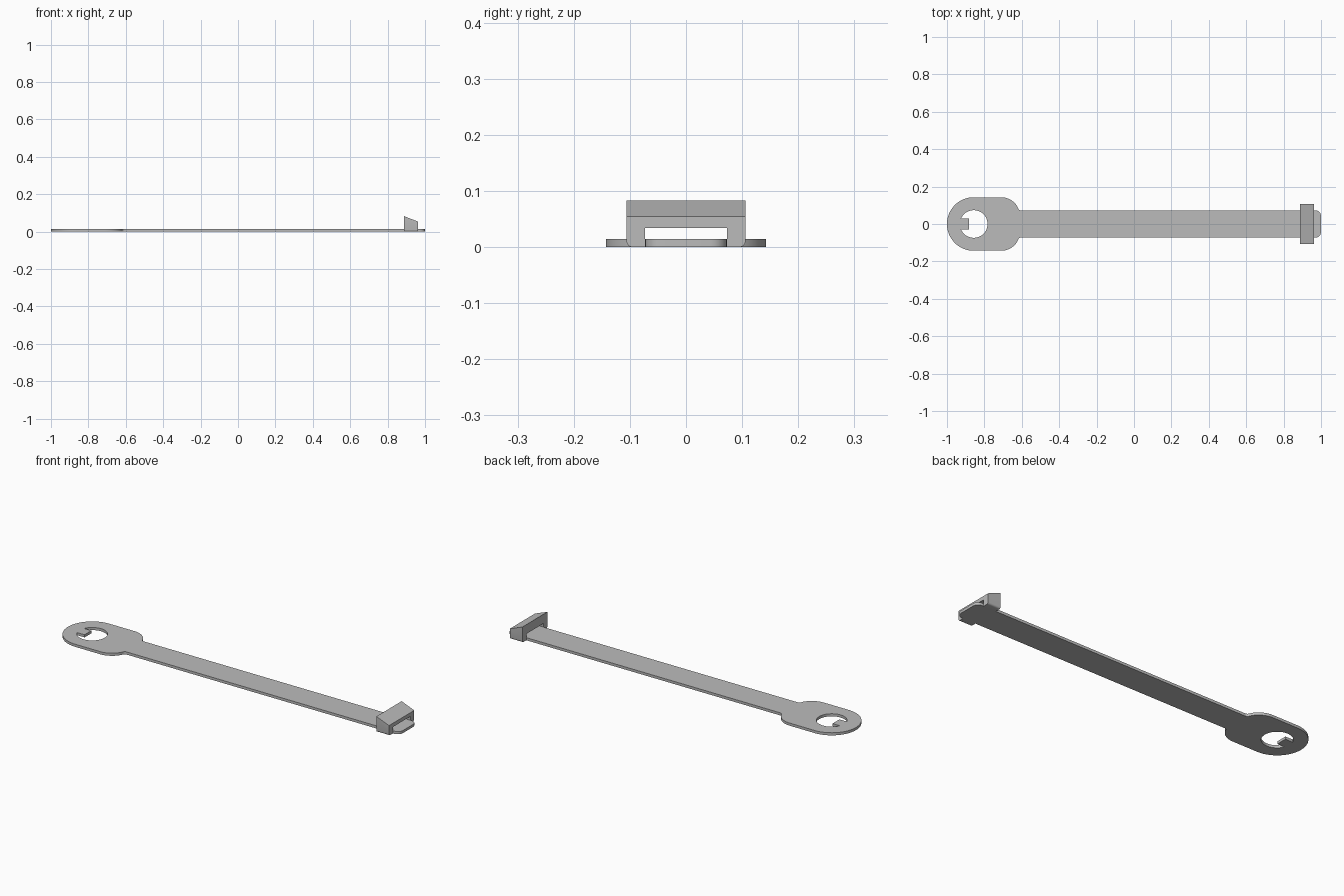
import bpy
import bmesh
from math import sin, cos, pi, asin

cube = bpy.data.objects.get("Cube")
if cube:
    bpy.data.objects.remove(cube, do_unlink=True)

THICK = 0.014
HEAD_X, HEAD_R = -0.857, 0.143
HOLE_R, TAB_Y, TAB_X = 0.074, 0.029, -0.882
STRAP_Y = 0.073

grey = bpy.data.materials.new("plain grey")
grey.use_nodes = True
colour = (0.5, 0.5, 0.5, 1)
grey.diffuse_color = colour
grey.node_tree.nodes["Principled BSDF"].inputs["Base Color"].default_value = colour


def arc(cx, cy, r, start, end, steps):
    return [(cx + r * cos(start + (end - start) * i / steps),
             cy + r * sin(start + (end - start) * i / steps)) for i in range(steps + 1)]


def plate(name, loops, depth, place):
    """Extrude filled outlines; place maps (u, v, w) to the model's axes."""
    curve = bpy.data.curves.new(name, "CURVE")
    curve.dimensions = "2D"
    curve.fill_mode = "BOTH"
    curve.extrude = depth / 2
    for pts in loops:
        spline = curve.splines.new("POLY")
        spline.points.add(len(pts) - 1)
        for p, (u, v) in zip(spline.points, pts):
            p.co = (u, v, 0, 1)
        spline.use_cyclic_u = True
    temp = bpy.data.objects.new(name + " outline", curve)
    bpy.context.collection.objects.link(temp)
    graph = bpy.context.evaluated_depsgraph_get()
    mesh = bpy.data.meshes.new_from_object(temp.evaluated_get(graph))
    bpy.data.objects.remove(temp, do_unlink=True)
    bm = bmesh.new()
    bm.from_mesh(mesh)
    for v in bm.verts:
        v.co = place(*v.co)
    bmesh.ops.remove_doubles(bm, verts=bm.verts, dist=1e-5)
    bmesh.ops.recalc_face_normals(bm, faces=bm.faces)
    bm.to_mesh(mesh)
    bm.free()
    mesh.name = name
    mesh.materials.clear()
    mesh.materials.append(grey)
    obj = bpy.data.objects.new(name, mesh)
    bpy.context.collection.objects.link(obj)
    bpy.ops.object.select_all(action="DESELECT")
    obj.select_set(True)
    bpy.context.view_layer.objects.active = obj
    bpy.ops.object.shade_smooth_by_angle(angle=pi / 6)
    return obj


# Strap with round head, rounded shoulders and a softened tip
half = arc(0.97, STRAP_Y - 0.03, 0.03, 0, pi / 2, 6)
half += arc(-0.605, STRAP_Y + 0.015, 0.015, -pi / 2, -pi * 0.9, 4)
half += arc(-0.71, 0.043, 0.1, pi * 0.17, pi / 2, 8)
half += arc(HEAD_X, 0, HEAD_R, pi / 2, pi, 20)
outline = half + [(x, -y) for x, y in reversed(half[:-1])]

# Round hole with a square tab reaching in from the far end
a = pi - asin(TAB_Y / HOLE_R)
hole = arc(HEAD_X, 0, HOLE_R, -a, a, 40) + [(TAB_X, TAB_Y), (TAB_X, -TAB_Y)]

plate("strap", [outline, hole], THICK, lambda u, v, w: (u, v, w + THICK / 2))

# Buckle: an arch over the strap with rounded lower corners and a sloping top
X0, X1, TOP0, TOP1 = 0.888, 0.962, 0.083, 0.054
WIDE, INNER, SLOT, R = 0.106, STRAP_Y, 0.034, 0.01
side = [(INNER, SLOT), (INNER, 0)] + arc(WIDE - R, R, R, -pi / 2, 0, 4) + [(WIDE, TOP0)]
arch = side + [(-y, z) for y, z in reversed(side)]


def buckle_place(u, v, w):
    x = (X0 + X1) / 2 + w
    return (x, u, TOP1 if v > TOP1 and w > 0 else v)


plate("buckle", [arch], X1 - X0, buckle_place)
